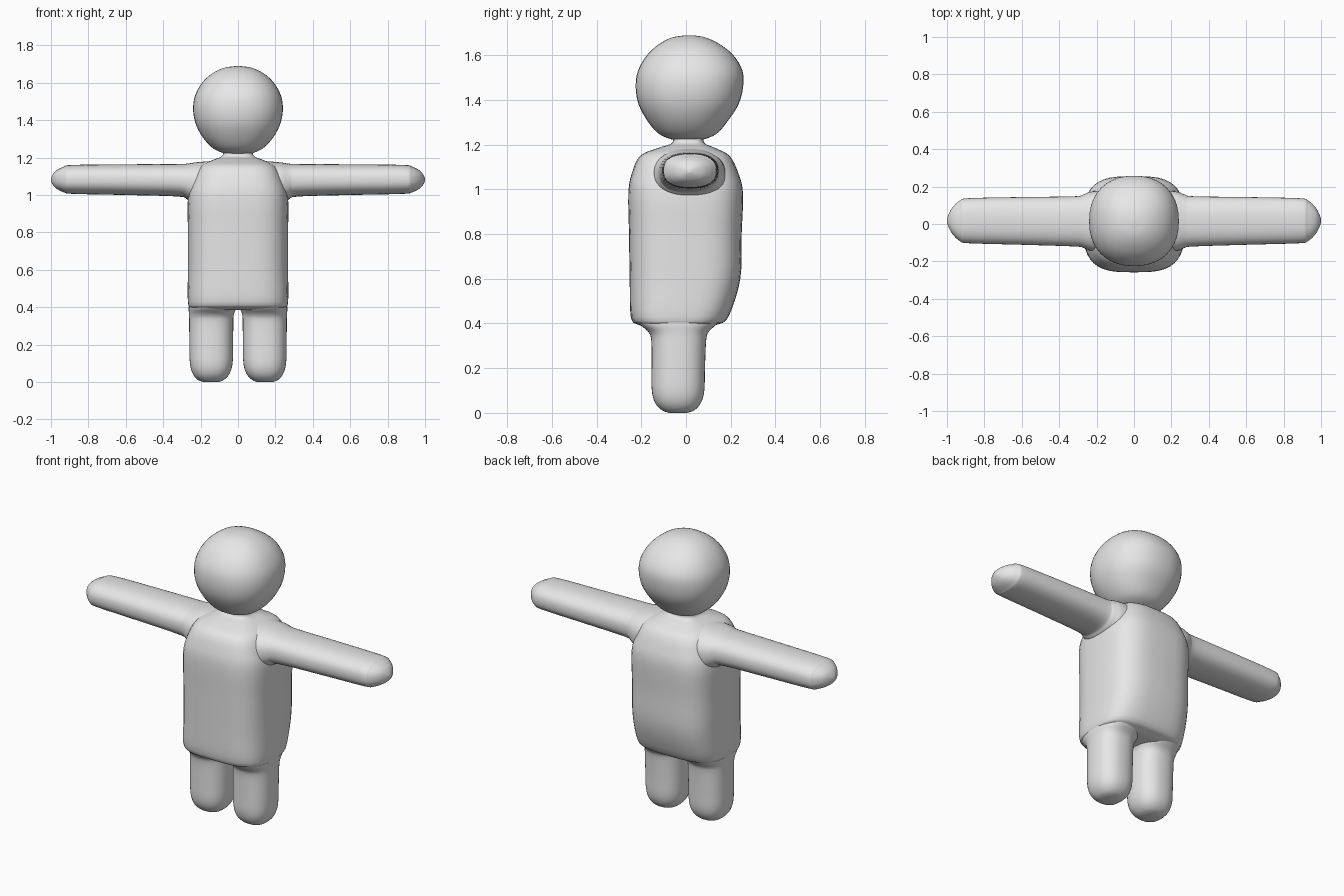
import bpy, bmesh, math

grey = bpy.data.materials.new("plain grey")
grey.diffuse_color = (0.8, 0.8, 0.8, 1)


def smooth_path(keys, steps):
    """Catmull-Rom interpolation through the key sections."""
    out = []
    for i in range(len(keys) - 1):
        p0, p1 = keys[max(i - 1, 0)], keys[i]
        p2, p3 = keys[i + 1], keys[min(i + 2, len(keys) - 1)]
        for s in range(steps):
            t = s / steps
            out.append([0.5 * (2 * b + (c - a) * t + (2 * a - 5 * b + 4 * c - d) * t * t
                               + (3 * b - a - 3 * c + d) * t ** 3)
                        for a, b, c, d in zip(p0, p1, p2, p3)])
    return out + [list(keys[-1])]


def loft(name, keys, axis="Z", power=2.4, mirror=False, sides=40, steps=4):
    """Rounded-box rings; each key is (position, low u, high u, low v, high v)."""
    bm = bmesh.new()
    rings = []
    for p, u0, u1, v0, v1 in smooth_path(keys, steps):
        ring = []
        for k in range(sides):
            a = 2 * math.pi * k / sides
            c, s = math.cos(a), math.sin(a)
            u = (u0 + u1) / 2 + (u1 - u0) / 2 * math.copysign(abs(c) ** (2 / power), c)
            v = (v0 + v1) / 2 + (v1 - v0) / 2 * math.copysign(abs(s) ** (2 / power), s)
            ring.append(bm.verts.new((u, v, p) if axis == "Z" else (p, u, v)))
        rings.append(ring)
    for a, b in zip(rings, rings[1:]):
        for k in range(sides):
            n = (k + 1) % sides
            bm.faces.new((a[k], a[n], b[n], b[k]))
    bm.faces.new(rings[0])
    bm.faces.new(rings[-1])
    bmesh.ops.recalc_face_normals(bm, faces=bm.faces)
    for f in bm.faces:
        f.smooth = True
    mesh = bpy.data.meshes.new(name)
    bm.to_mesh(mesh)
    bm.free()
    mesh.materials.append(grey)
    obj = bpy.data.objects.new(name, mesh)
    bpy.context.collection.objects.link(obj)
    if mirror:
        mod = obj.modifiers.new("mirror", "MIRROR")
        mod.use_mirror_merge = False
    return obj


# Torso with sloping shoulders and neck
loft("torso", [
    (0.385, -0.20, 0.20, -0.17, 0.10),
    (0.395, -0.25, 0.25, -0.215, 0.14),
    (0.43, -0.268, 0.268, -0.247, 0.19),
    (0.60, -0.268, 0.268, -0.252, 0.243),
    (0.80, -0.268, 0.268, -0.255, 0.249),
    (0.98, -0.268, 0.268, -0.258, 0.255),
    (1.07, -0.245, 0.245, -0.243, 0.235),
    (1.15, -0.205, 0.205, -0.205, 0.195),
    (1.185, -0.14, 0.14, -0.125, 0.13),
    (1.205, -0.09, 0.09, -0.065, 0.085),
    (1.23, -0.08, 0.08, -0.06, 0.08),
    (1.26, -0.10, 0.10, -0.08, 0.10),
], power=3.2)

# Head
loft("head", [
    (1.218, -0.05, 0.05, -0.04, 0.055),
    (1.23, -0.095, 0.095, -0.085, 0.10),
    (1.255, -0.14, 0.14, -0.13, 0.145),
    (1.31, -0.19, 0.19, -0.175, 0.19),
    (1.38, -0.226, 0.226, -0.212, 0.235),
    (1.455, -0.24, 0.24, -0.225, 0.255),
    (1.53, -0.23, 0.23, -0.215, 0.253),
    (1.60, -0.192, 0.192, -0.175, 0.212),
    (1.65, -0.138, 0.138, -0.12, 0.15),
    (1.68, -0.075, 0.075, -0.06, 0.085),
    (1.689, -0.015, 0.015, 0.0, 0.03),
], power=2.25)

# Outstretched arms, flaring into the shoulders
loft("arms", [
    (0.10, -0.15, 0.18, 0.93, 1.185),
    (0.22, -0.145, 0.175, 0.95, 1.175),
    (0.27, -0.128, 0.158, 0.975, 1.168),
    (0.32, -0.12, 0.148, 0.992, 1.166),
    (0.60, -0.111, 0.144, 1.0, 1.164),
    (0.88, -0.103, 0.138, 1.006, 1.161),
    (0.93, -0.092, 0.126, 1.014, 1.152),
    (0.97, -0.055, 0.09, 1.034, 1.132),
    (0.99, -0.02, 0.055, 1.055, 1.11),
    (1.0, 0.008, 0.026, 1.075, 1.09),
], axis="X", mirror=True)

# Legs, rounded at the foot and flaring into the hips
loft("legs", [
    (0.0, 0.105, 0.185, -0.075, 0.005),
    (0.012, 0.075, 0.215, -0.108, 0.038),
    (0.045, 0.045, 0.242, -0.138, 0.067),
    (0.10, 0.029, 0.257, -0.153, 0.082),
    (0.20, 0.026, 0.26, -0.154, 0.085),
    (0.32, 0.025, 0.261, -0.155, 0.09),
    (0.36, 0.023, 0.262, -0.167, 0.10),
    (0.39, 0.012, 0.264, -0.20, 0.13),
    (0.42, 0.004, 0.262, -0.225, 0.16),
], mirror=True)
